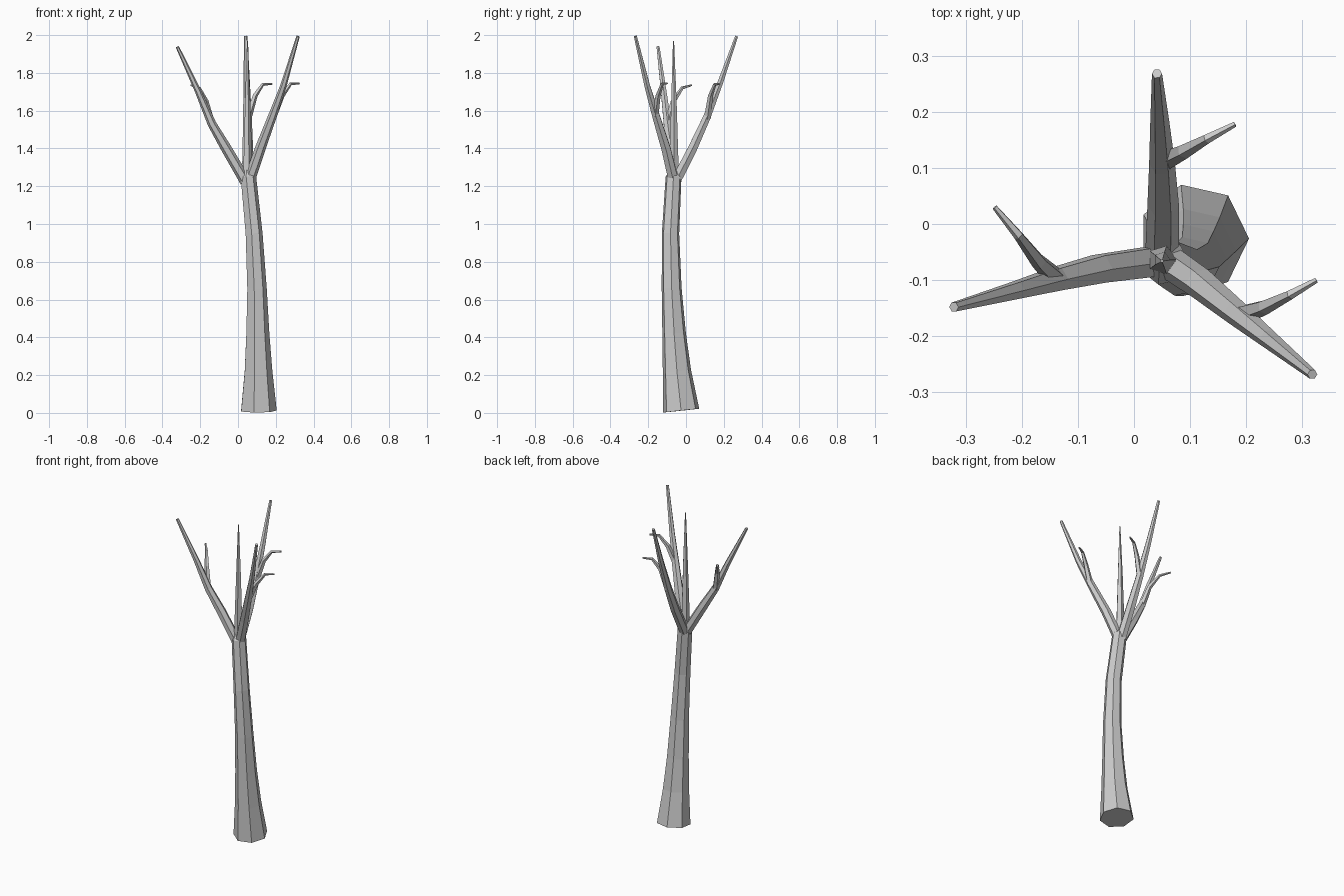
import bpy
import bmesh
from math import cos, sin, tau
from mathutils import Vector

cube = bpy.data.objects.get("Cube")
if cube:
    bpy.data.objects.remove(cube)

bark = bpy.data.materials.new("grey_bark")
bark.use_nodes = True
colour = (0.6, 0.6, 0.6, 1)
bark.diffuse_color = colour
bark.node_tree.nodes["Principled BSDF"].inputs["Base Color"].default_value = colour


def limb(name, sides, stations):
    """Flat-sided tapering tube through stations of (x, y, z, radius)."""
    centres = [Vector(s[:3]) for s in stations]
    last = len(centres) - 1
    bm = bmesh.new()
    rings = []
    previous, across = Vector((0, 0, 1)), Vector((1, 0, 0))
    for i, centre in enumerate(centres):
        along = (centres[min(i + 1, last)] - centres[max(i - 1, 0)]).normalized()
        across = previous.rotation_difference(along) @ across
        side = along.cross(across)
        previous = along
        angles = [tau * k / sides for k in range(sides)]
        rings.append([bm.verts.new(centre + stations[i][3] * (across * cos(a) + side * sin(a)))
                      for a in angles])
    for low, high in zip(rings, rings[1:]):
        for k in range(sides):
            n = (k + 1) % sides
            bm.faces.new((low[k], low[n], high[n], high[k]))
    bm.faces.new(rings[0][::-1])
    bm.faces.new(rings[-1])
    mesh = bpy.data.meshes.new(name)
    bm.to_mesh(mesh)
    bm.free()
    mesh.materials.append(bark)
    obj = bpy.data.objects.new(name, mesh)
    bpy.context.collection.objects.link(obj)
    return obj


def tapered(points, radii):
    return [(*p, r) for p, r in zip(points, radii)]


# Leaning trunk with a flared foot
limb("trunk", 7, [
    (.106, -.026, .012, .099), (.105, -.048, .22, .077), (.102, -.063, .42, .064),
    (.098, -.076, .66, .054), (.083, -.082, .95, .047), (.053, -.066, 1.25, .043),
    (.05, -.064, 1.285, .022)])

# Upright leader in the middle of the fork
limb("centre_spike", 5, [(.05, -.064, 1.24, .028), (.05, -.064, 1.65, .015),
                         (.05, -.066, 1.97, .003)])

# Three main branches
branch_radii = (.03, .028, .023, .017, .009)
limb("back_branch", 6, tapered([
    (.05, -.055, 1.225), (.052, .035, 1.4), (.05, .108, 1.56),
    (.046, .182, 1.75), (.041, .268, 1.994)], branch_radii))
limb("right_branch", 6, tapered([
    (.04, -.066, 1.225), (-.062, -.08, 1.4), (-.138, -.098, 1.53),
    (-.21, -.118, 1.7), (-.321, -.148, 1.938)], branch_radii))
limb("left_branch", 6, tapered([
    (.058, -.065, 1.225), (.118, -.106, 1.4), (.182, -.158, 1.57),
    (.24, -.205, 1.73), (.318, -.268, 1.994)], branch_radii))

# Curling twigs, one on each branch
twig_radii = (.019, .014, .009, .005)
limb("back_twig", 5, tapered([
    (.053, .113, 1.56), (.09, .13, 1.68), (.13, .152, 1.738), (.18, .178, 1.742)], twig_radii))
limb("right_twig", 5, tapered([
    (-.14, -.096, 1.53), (-.17, -.067, 1.65), (-.206, -.02, 1.72), (-.248, .03, 1.735)], twig_radii))
limb("left_twig", 5, tapered([
    (.188, -.163, 1.575), (.233, -.148, 1.68), (.278, -.126, 1.742), (.325, -.1, 1.744)], twig_radii))
